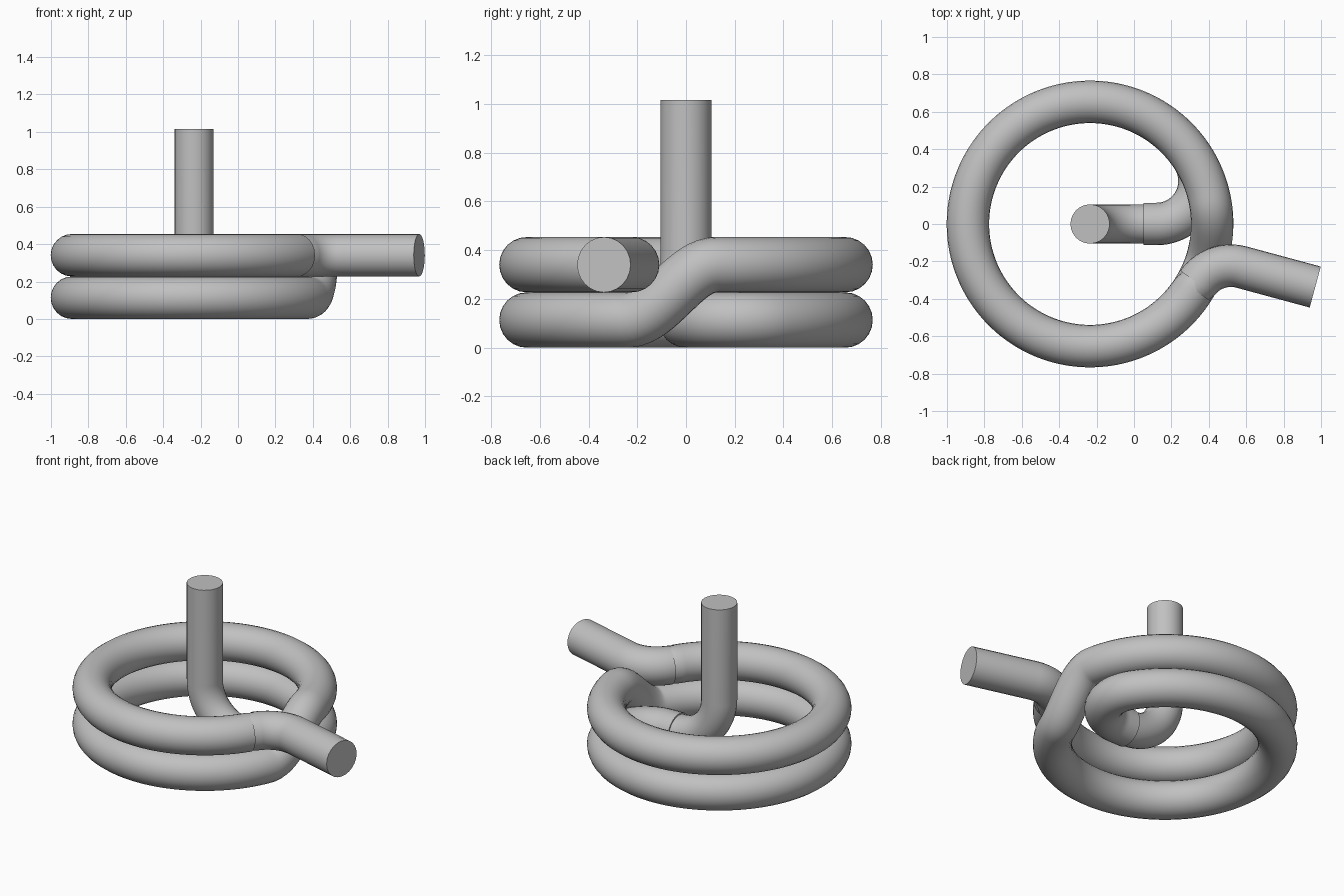
import bpy
from math import sin, cos, pi, radians, degrees, atan2, sqrt
from mathutils import Vector

cube = bpy.data.objects.get("Cube")
if cube:
    bpy.data.objects.remove(cube, do_unlink=True)

TUBE = 0.1135               # coil tube radius
STEM = 0.105                # stem tube radius
LOW, HIGH = TUBE, 3 * TUBE  # heights of the two turns
RING = 0.653                # centreline radius of the turns
CENTRE = Vector((-0.235, 0))
SEAM = 0.05                 # x where stem meets coil

steel = bpy.data.materials.new("Plain Grey Metal")
steel.use_nodes = True
grey = (0.53, 0.53, 0.53, 1)
steel.diffuse_color = grey
steel.node_tree.nodes["Principled BSDF"].inputs["Base Color"].default_value = grey


def arc(centre, radius, start, end, height, step=2.5):
    """Points on a level arc, angles in degrees; height is a function of angle."""
    n = max(2, round(abs(end - start) / step))
    angles = [start + (end - start) * i / n for i in range(n + 1)]
    return [Vector((centre[0] + radius * cos(radians(a)),
                    centre[1] + radius * sin(radians(a)), height(a))) for a in angles]


def tube(name, points, radius):
    """Round capped tube along a path, turned into a smooth mesh."""
    clean = [points[0]]
    for p in points[1:]:
        if (p - clean[-1]).length > 1e-4:
            clean.append(p)
    curve = bpy.data.curves.new(name, 'CURVE')
    curve.dimensions = '3D'
    curve.bevel_depth = radius
    curve.bevel_resolution = 10
    curve.use_fill_caps = True
    spline = curve.splines.new('POLY')
    spline.points.add(len(clean) - 1)
    for sp, p in zip(spline.points, clean):
        sp.co = (*p, 1)
    obj = bpy.data.objects.new(name, curve)
    bpy.context.collection.objects.link(obj)
    bpy.ops.object.select_all(action='DESELECT')
    obj.select_set(True)
    bpy.context.view_layer.objects.active = obj
    bpy.ops.object.convert(target='MESH')
    obj = bpy.context.object
    obj.data.materials.clear()
    obj.data.materials.append(steel)
    bpy.ops.object.shade_smooth_by_angle(angle=radians(40))


# Upright stem with its elbow at the foot
bend = SEAM - CENTRE.x
stem = [Vector((CENTRE.x, 0, 1.016))]
for i in range(25):
    a = pi / 2 * i / 24
    stem.append(Vector((SEAM - bend * cos(a), 0, LOW + bend * (1 - sin(a)))))
tube("stem", stem, STEM)

# Inlet: a left bend that runs tangent into the lower turn
inlet_r = 0.23
inlet_x = sqrt((RING - inlet_r) ** 2 - inlet_r ** 2)
entry = degrees(atan2(inlet_r, inlet_x))
inlet = arc((CENTRE.x + inlet_x, inlet_r), inlet_r, -90, entry, lambda a: LOW, 5)

# Outlet: a right bend tangent to the upper turn, then a straight end
outlet_r = 0.22
outlet_c = Vector((0.518, -0.443))
away = outlet_c - CENTRE
leave = degrees(atan2(away.y, away.x))
heading = -15
outlet = arc(outlet_c, outlet_r, 180 + leave, 90 + heading, lambda a: HIGH, 5)
outlet_end = Vector((0.969, -0.337, HIGH))

# Two turns with a smooth step up between them
RISE_START, RISE_END = 338.5, 371


def coil_height(a):
    t = min(1, max(0, (a - RISE_START) / (RISE_END - RISE_START)))
    return LOW + (HIGH - LOW) * (1 - cos(pi * t)) / 2


turns = arc(CENTRE, RING, entry, 720 + leave, coil_height, 2)
tube("coil", [Vector((SEAM, 0, LOW))] + inlet + turns + outlet + [outlet_end], TUBE)
